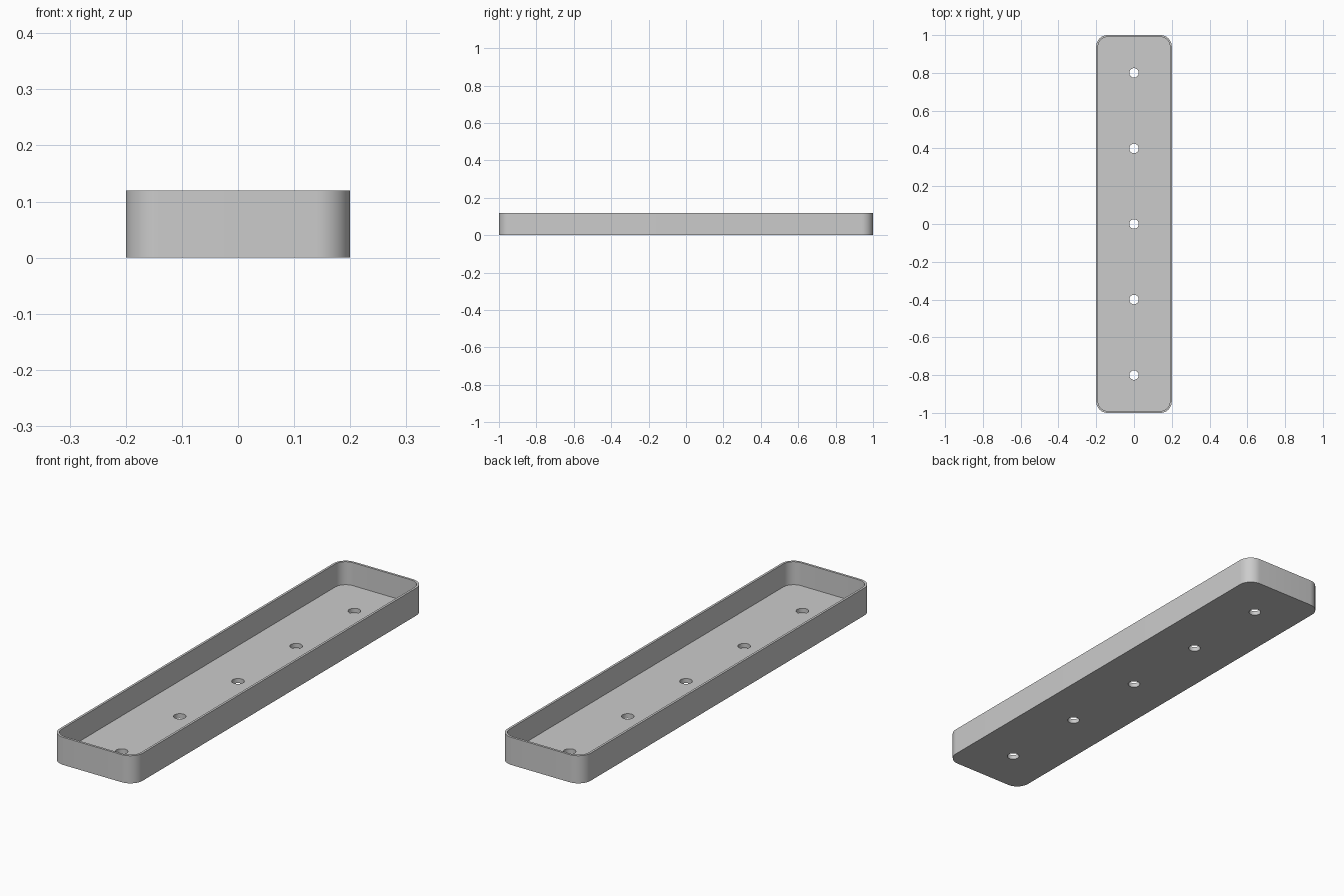
import bpy
import bmesh
from math import cos, sin, pi, radians

WIDTH, LENGTH, HEIGHT = 0.4, 2.0, 0.12
WALL, FLOOR, CORNER = 0.01, 0.02, 0.06
HOLE_RADIUS, HOLE_SPACING = 0.025, 0.4

if "Cube" in bpy.data.objects:
    bpy.data.objects.remove(bpy.data.objects["Cube"], do_unlink=True)


def rounded_rectangle(inset, steps=12):
    """Outline of the tray, moved inwards by inset."""
    r = CORNER - inset
    cx, cy = WIDTH / 2 - CORNER, LENGTH / 2 - CORNER
    points = []
    for corner, (sx, sy) in enumerate([(1, 1), (-1, 1), (-1, -1), (1, -1)]):
        for i in range(steps + 1):
            a = (corner + i / steps) * pi / 2
            points.append((sx * cx + r * cos(a), sy * cy + r * sin(a)))
    return points


def circle(y, steps=32):
    return [(HOLE_RADIUS * cos(2 * pi * i / steps),
             y + HOLE_RADIUS * sin(2 * pi * i / steps)) for i in range(steps)]


def add_loop(bm, points, z):
    verts = [bm.verts.new((x, y, z)) for x, y in points]
    edges = [bm.edges.new((a, b)) for a, b in zip(verts, verts[1:] + verts[:1])]
    return verts, edges


def bridge(bm, low, high):
    n = len(low)
    for i in range(n):
        j = (i + 1) % n
        bm.faces.new((low[i], low[j], high[j], high[i]))


bm = bmesh.new()
outer, inner = rounded_rectangle(0), rounded_rectangle(WALL)

# Outer wall, rim and inner wall
base, base_edges = add_loop(bm, outer, 0)
rim_out, _ = add_loop(bm, outer, HEIGHT)
rim_in, _ = add_loop(bm, inner, HEIGHT)
floor, floor_edges = add_loop(bm, inner, FLOOR)
bridge(bm, base, rim_out)
bridge(bm, rim_out, rim_in)
bridge(bm, rim_in, floor)

# Five drain holes through the floor
for k in range(-2, 3):
    points = circle(k * HOLE_SPACING)
    low, low_edges = add_loop(bm, points, 0)
    high, high_edges = add_loop(bm, points, FLOOR)
    bridge(bm, low, high)
    base_edges += low_edges
    floor_edges += high_edges

# Underside and inside floor, left open at the holes
for edges in (base_edges, floor_edges):
    bmesh.ops.triangle_fill(bm, edges=edges, use_beauty=True, normal=(0, 0, 1))
bmesh.ops.recalc_face_normals(bm, faces=bm.faces)

mesh = bpy.data.meshes.new("tray")
bm.to_mesh(mesh)
bm.free()
tray = bpy.data.objects.new("tray", mesh)
bpy.context.collection.objects.link(tray)

# Plain grey finish
grey = bpy.data.materials.new("light grey")
grey.use_nodes = True
colour = (0.6, 0.6, 0.6, 1)
grey.diffuse_color = colour
grey.node_tree.nodes["Principled BSDF"].inputs["Base Color"].default_value = colour
mesh.materials.append(grey)

bpy.ops.object.select_all(action="DESELECT")
tray.select_set(True)
bpy.context.view_layer.objects.active = tray
bpy.ops.object.shade_smooth_by_angle(angle=radians(30))
